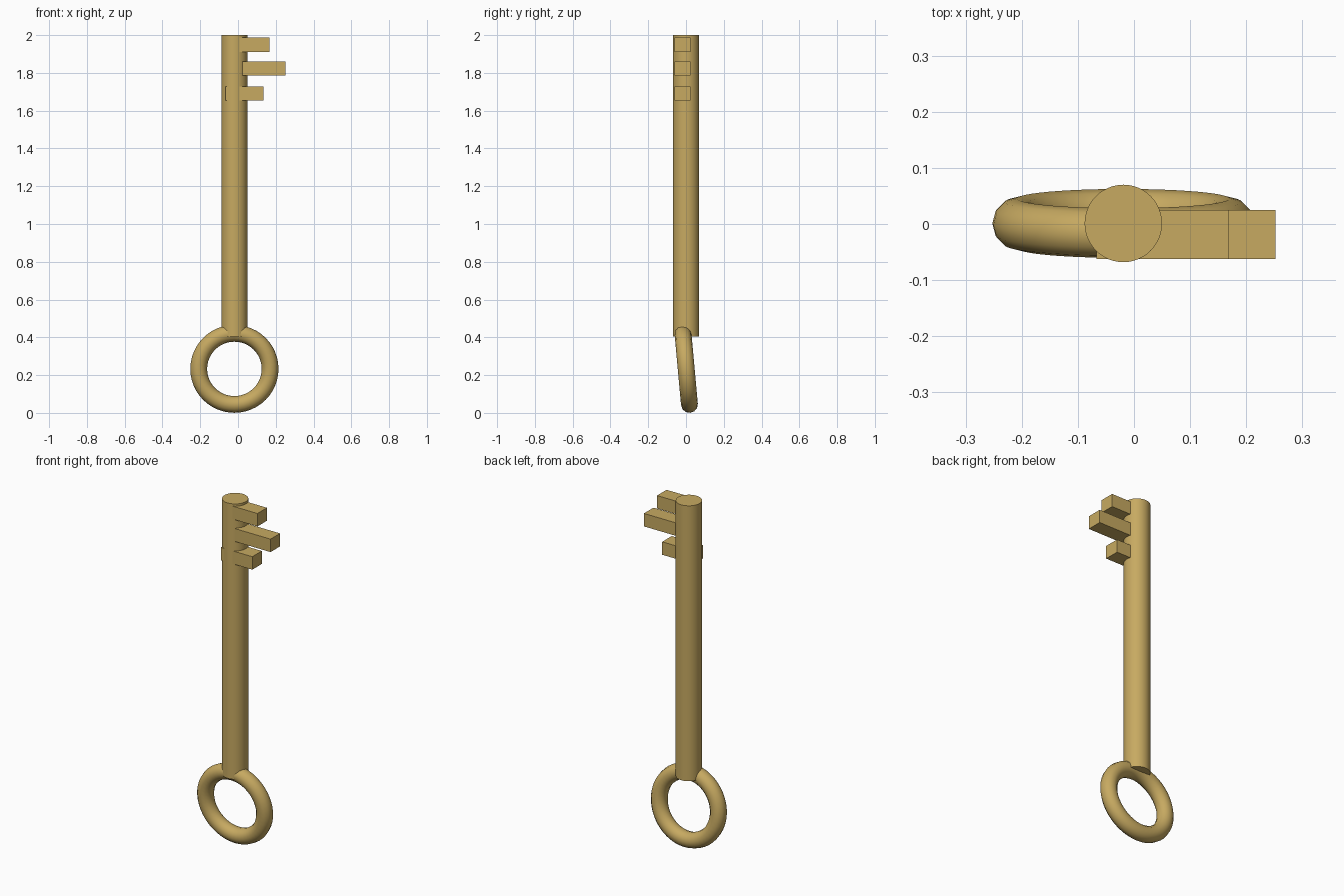
import bpy
from math import radians

if "Cube" in bpy.data.objects:
    bpy.data.objects.remove(bpy.data.objects["Cube"])

CX = -0.019  # axis of shaft and ring

brass = bpy.data.materials.new("brass")
brass.diffuse_color = (0.57, 0.40, 0.12, 1)
brass.use_nodes = True
brass.node_tree.nodes["Principled BSDF"].inputs["Base Color"].default_value = brass.diffuse_color


def finish(name, smooth=False):
    ob = bpy.context.object
    ob.name = name
    ob.data.materials.append(brass)
    if smooth:
        bpy.ops.object.shade_smooth_by_angle(angle=radians(40))
    return ob


# Shaft
z0, z1 = 0.405, 2.0
bpy.ops.mesh.primitive_cylinder_add(vertices=48, radius=0.069, depth=z1 - z0,
                                    location=(CX, 0.001, (z0 + z1) / 2))
finish("shaft", True)

# Ring handle, leaning slightly to the front
bpy.ops.mesh.primitive_torus_add(major_segments=48, minor_segments=12,
                                 major_radius=0.189, minor_radius=0.0445,
                                 location=(CX, 0.001, 0.233),
                                 rotation=(radians(95.2), 0, 0))
finish("ring_handle", True)

# Teeth: name, left x, right x, centre z
for name, xa, xb, z in (("top_tooth", -0.034, 0.168, 1.949),
                        ("middle_tooth", 0.025, 0.252, 1.823),
                        ("bottom_tooth", -0.067, 0.135, 1.690)):
    bpy.ops.mesh.primitive_cube_add(size=1, location=((xa + xb) / 2, -0.0185, z))
    bpy.context.object.scale = (xb - xa, 0.087, 0.075)
    bpy.ops.object.transform_apply(location=False, rotation=False, scale=True)
    finish(name)
